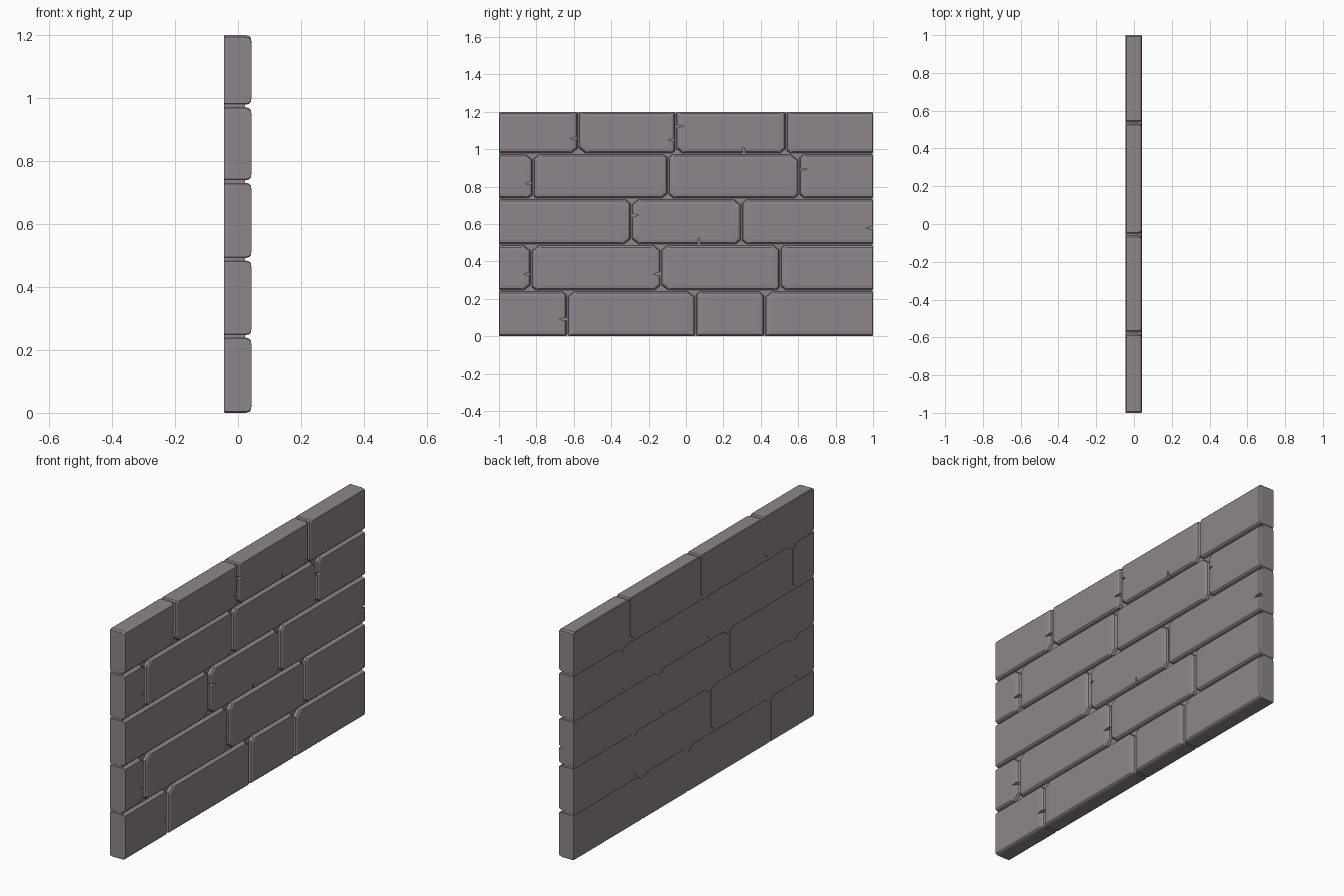
import bpy, bmesh, math, random
from mathutils import Vector

if "Cube" in bpy.data.objects:
    bpy.data.objects.remove(bpy.data.objects["Cube"])

random.seed(4)
stone = bpy.data.materials.new("mauve grey stone")
stone.diffuse_color = (0.27, 0.235, 0.26, 1)
stone.use_nodes = True
stone.node_tree.nodes["Principled BSDF"].inputs["Base Color"].default_value = stone.diffuse_color

BACK, FRONT, GAP = -0.045, 0.043, 0.004
# course heights and the vertical joints in each course
COURSES = [
    (0.0, 0.243, [-1, -0.635, 0.05, 0.42, 1]),
    (0.243, 0.488, [-1, -0.828, -0.135, 0.503, 1]),
    (0.488, 0.735, [-1, -0.293, 0.296, 1]),
    (0.735, 0.975, [-1, -0.818, -0.096, 0.604, 1]),
    (0.975, 1.2, [-1, -0.577, -0.056, 0.535, 1]),
]
# depth and inset of each ring, giving a worn rounded front edge
RINGS = [(BACK, 0.004), (BACK + 0.004, 0), (0.024, 0), (0.035, 0.004),
         (0.0405, 0.012), (FRONT, 0.035)]


def finish(name, bm):
    bmesh.ops.recalc_face_normals(bm, faces=bm.faces)
    me = bpy.data.meshes.new(name)
    bm.to_mesh(me)
    bm.free()
    me.materials.append(stone)
    ob = bpy.data.objects.new(name, me)
    bpy.context.collection.objects.link(ob)
    return ob


def outline(y0, y1, z0, z1, cuts):
    """Rectangle with its four corners clipped by the given amounts."""
    pts = []
    for (y, z, sy, sz), c in zip([(y0, z0, 1, 1), (y1, z0, -1, 1),
                                  (y1, z1, -1, -1), (y0, z1, 1, -1)], cuts):
        a, b = (y + sy * c, z), (y, z + sz * c * 0.8)
        pts += [b, a] if sy == sz else [a, b]
    return pts


def brick(name, y0, y1, z0, z1):
    left, right = y0 <= -1, y1 >= 1
    if not left:
        y0 += GAP
    if not right:
        y1 -= GAP
    z0 += GAP if z0 > 0 else 0
    z1 -= GAP if z1 < 1.2 else 0
    base = [random.uniform(0.012, 0.038) for _ in range(4)]
    for i, flush in enumerate((left, right, right, left)):
        if flush:
            base[i] = 0.004
    if z0 == 0:
        base[0] = base[1] = 0.005
    if z1 == 1.2:
        base[2] = base[3] = 0.008
    bm = bmesh.new()
    prev = None
    for x, inset in RINGS:
        il = inset * (0.1 if left else 1)
        ir = inset * (0.1 if right else 1)
        ring = [bm.verts.new((x, y, z)) for y, z in
                outline(y0 + il, y1 - ir, z0 + inset * 0.7, z1 - inset * 0.7, base)]
        if prev is None:
            bm.faces.new(ring)
        else:
            for i in range(8):
                j = (i + 1) % 8
                bm.faces.new((prev[i], prev[j], ring[j], ring[i]))
        prev = ring
    bm.faces.new(prev)
    return finish(name, bm)


# chips: brick edge position and the direction each notch runs into the brick
CHIPS = [(-0.582, 1.06, -1, 0), (-0.052, 1.12, 1, 0), (-0.06, 1.05, -1, 0),
         (0.608, 0.89, 1, 0), (-0.289, 0.645, 1, 0), (0.07, 0.492, 0, 1),
         (-0.139, 0.335, -1, 0), (-0.832, 0.335, -1, 0), (-0.639, 0.093, -1, 0),
         (1.0, 0.58, -1, 0), (0.31, 0.979, 0, 1), (-0.823, 0.82, -1, 0)]
bm = bmesh.new()
for y, z, dy, dz in CHIPS:
    d = Vector((0, dy, dz))
    s = Vector((0, -dz, dy))
    o = Vector((0, y, z)) - d * 0.006
    tri = [o + s * 0.011, o + d * 0.045 + s * 0.003, o - s * 0.009]
    lo = [bm.verts.new(p + Vector((0.027, 0, 0))) for p in tri]
    hi = [bm.verts.new(p + Vector((0.06, 0, 0))) for p in tri]
    bm.faces.new(lo)
    bm.faces.new(hi)
    for i in range(3):
        j = (i + 1) % 3
        bm.faces.new((lo[i], lo[j], hi[j], hi[i]))
cutter = finish("chip_cutter", bm)
cutter.hide_render = True

# bricks
for r, (z0, z1, ys) in enumerate(COURSES):
    for c in range(len(ys) - 1):
        ob = brick(f"brick_{r + 1}_{c + 1}", ys[c], ys[c + 1], z0, z1)
        mod = ob.modifiers.new("chips", 'BOOLEAN')
        mod.operation = 'DIFFERENCE'
        mod.solver = 'EXACT'
        mod.object = cutter
        bpy.context.view_layer.objects.active = ob
        bpy.ops.object.modifier_apply(modifier=mod.name)
bpy.data.objects.remove(cutter)

# mortar core behind the bricks
bm = bmesh.new()
bmesh.ops.create_cube(bm, size=1)
for v in bm.verts:
    v.co = ((0.022 if v.co.x > 0 else BACK + 0.001),
            v.co.y * 1.996, 0.6 + v.co.z * 1.19)
finish("mortar_core", bm)
